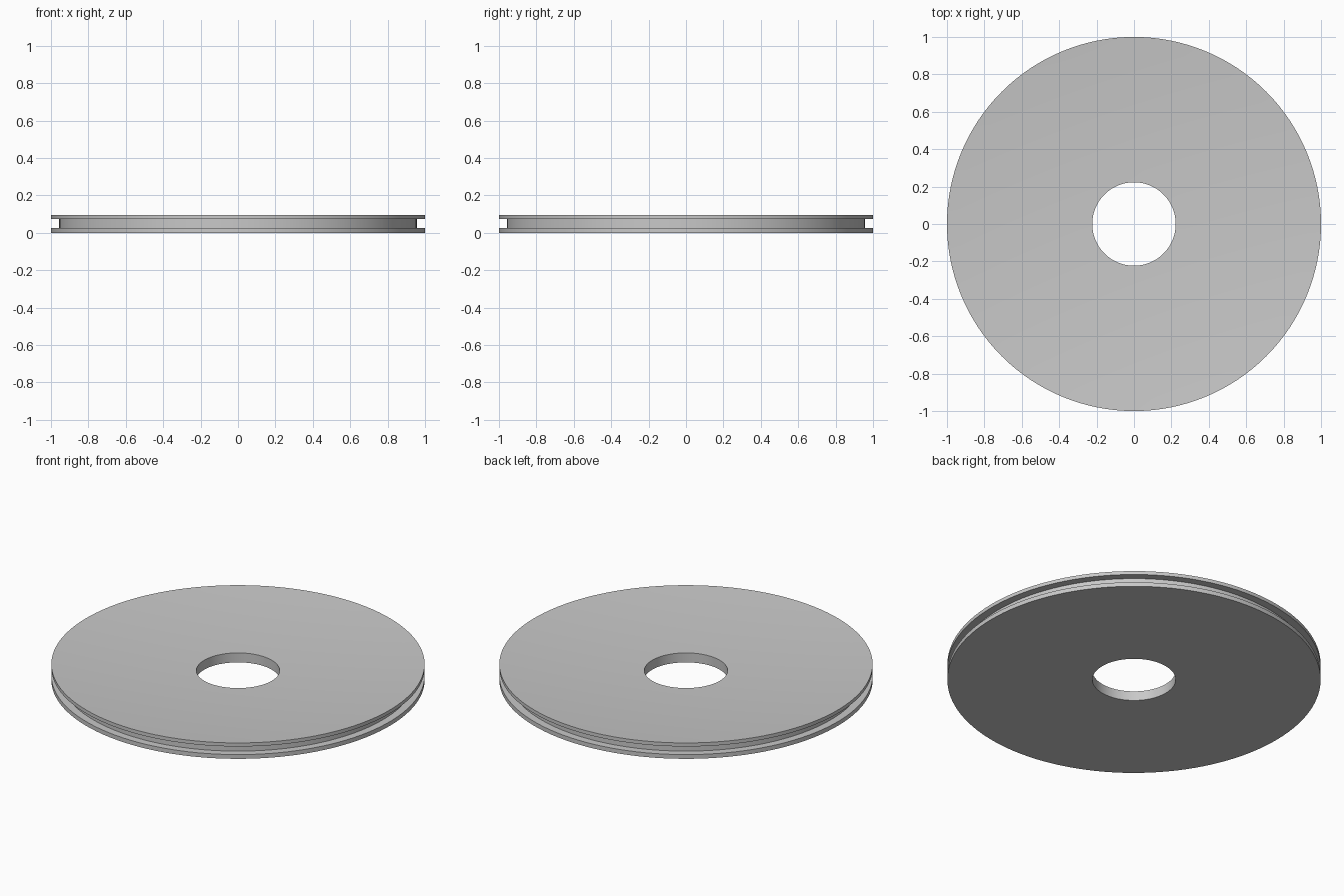
import bpy
import bmesh
from math import pi
from mathutils import Vector

cube = bpy.data.objects.get("Cube")
if cube:
    bpy.data.objects.remove(cube, do_unlink=True)

# Main dimensions
RIM, GROOVE, BORE = 1.0, 0.956, 0.223
HEIGHT, BORE_HEIGHT = 0.094, 0.056
GROOVE_LOW, GROOVE_HIGH = 0.025, 0.073
SEGMENTS, DISH_STEPS = 128, 12

# Plain grey
grey = bpy.data.materials.new("plain_grey")
grey.use_nodes = True
colour = (0.58, 0.58, 0.58, 1)
grey.diffuse_color = colour
grey.node_tree.nodes["Principled BSDF"].inputs["Base Color"].default_value = colour


def dish_height(r):
    """Height of the shallow concave top at radius r."""
    share = (r * r - BORE * BORE) / (RIM * RIM - BORE * BORE)
    return BORE_HEIGHT + (HEIGHT - BORE_HEIGHT) * share


# Closed cross-section: flat bottom, lower flange, groove, upper flange
profile = [
    (BORE, 0), (RIM, 0), (RIM, GROOVE_LOW), (GROOVE, GROOVE_LOW),
    (GROOVE, GROOVE_HIGH), (RIM, GROOVE_HIGH),
]
# Dished top, from the rim in to the bore
for i in range(DISH_STEPS + 1):
    r = RIM + (BORE - RIM) * i / DISH_STEPS
    profile.append((r, dish_height(r)))

# Spin the section into a grooved ring
bm = bmesh.new()
verts = [bm.verts.new((r, 0, z)) for r, z in profile]
edges = [bm.edges.new((v, verts[(i + 1) % len(verts)])) for i, v in enumerate(verts)]
bmesh.ops.spin(bm, geom=verts + edges, cent=Vector(), axis=Vector((0, 0, 1)),
               angle=2 * pi, steps=SEGMENTS)
bmesh.ops.remove_doubles(bm, verts=bm.verts[:], dist=0.0001)
bmesh.ops.recalc_face_normals(bm, faces=bm.faces[:])
mesh = bpy.data.meshes.new("grooved_disc")
bm.to_mesh(mesh)
bm.free()
mesh.materials.append(grey)

disc = bpy.data.objects.new("grooved_disc", mesh)
bpy.context.collection.objects.link(disc)

# Round walls and dish smooth, rims sharp
bpy.ops.object.select_all(action='DESELECT')
disc.select_set(True)
bpy.context.view_layer.objects.active = disc
bpy.ops.object.shade_smooth_by_angle(angle=pi / 6)
